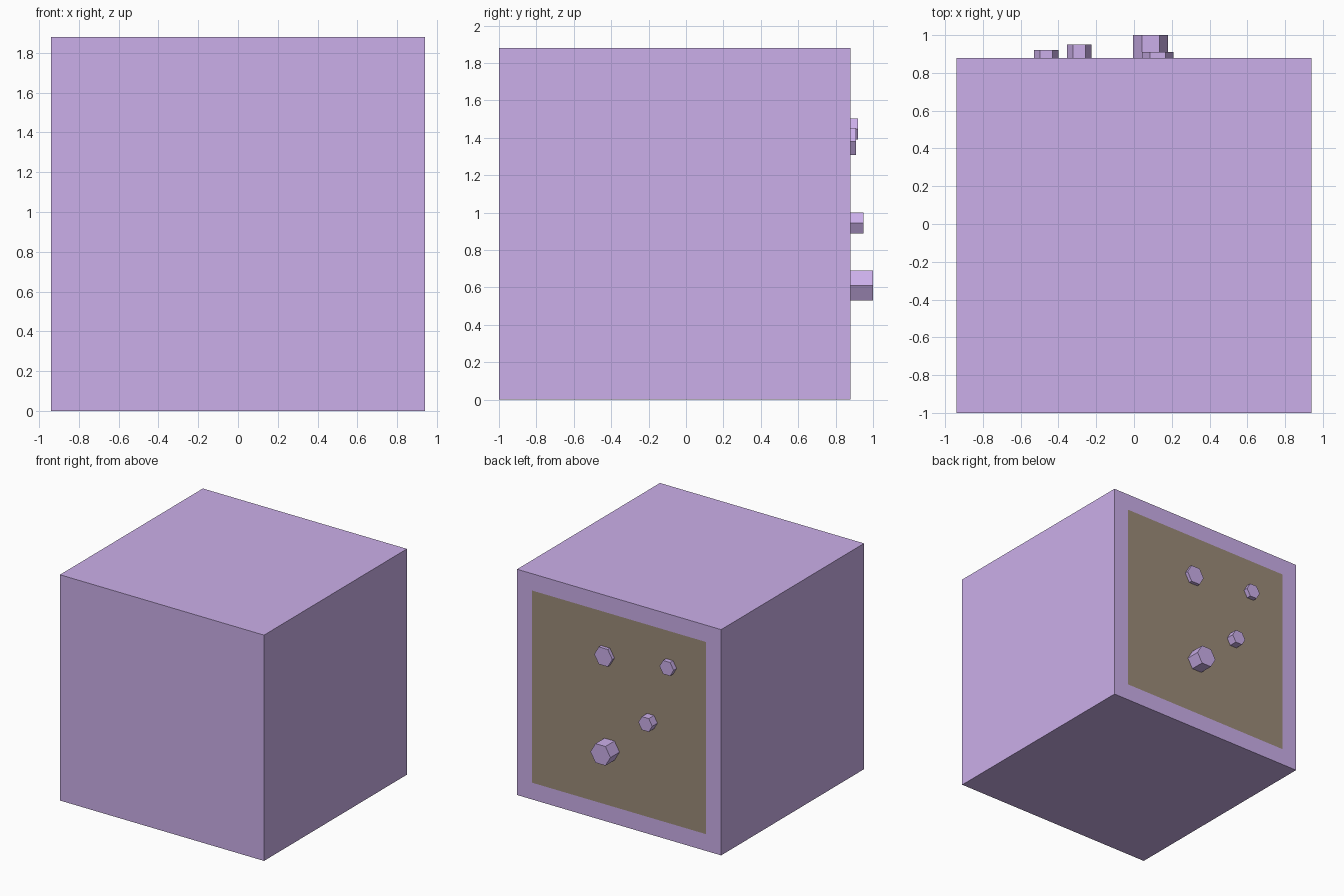
import bpy
from math import pi

if "Cube" in bpy.data.objects:
    bpy.data.objects.remove(bpy.data.objects["Cube"])


def material(name, rgb):
    m = bpy.data.materials.new(name)
    m.diffuse_color = (*rgb, 1)
    m.use_nodes = True
    m.node_tree.nodes["Principled BSDF"].inputs["Base Color"].default_value = m.diffuse_color
    return m


lavender = material("lavender", (0.60, 0.43, 0.82))
olive = material("olive", (0.33, 0.26, 0.19))

BACK = 0.88  # y of the cube's back face


def finish(name, mat):
    ob = bpy.context.object
    ob.name = name
    bpy.ops.object.transform_apply(location=False, rotation=True, scale=True)
    ob.data.materials.append(mat)
    return ob


# Main cube body
bpy.ops.mesh.primitive_cube_add(size=1.88, location=(0, -0.06, 0.94))
finish("cube_body", lavender)

# Flat square panel lying on the back face
bpy.ops.mesh.primitive_plane_add(size=1.6, location=(0, BACK + 0.0006, 0.94),
                                 rotation=(-pi / 2, 0, 0))
finish("back_panel", olive)

# Hexagonal studs on the panel: x, z, radius, height
studs = [
    (0.125, 1.38, 0.083, 0.03),
    (-0.465, 1.447, 0.065, 0.04),
    (-0.29, 0.945, 0.064, 0.07),
    (0.088, 0.61, 0.092, 0.12),
]
for i, (x, z, r, h) in enumerate(studs, 1):
    # the cylinder is turned so its corners point along x and its axis along y
    bpy.ops.mesh.primitive_cylinder_add(vertices=6, radius=r, depth=h,
                                        location=(x, BACK + h / 2, z))
    ob = bpy.context.object
    ob.rotation_euler = (-pi / 2, 0, 0)
    for v in ob.data.vertices:
        v.co.x, v.co.y = v.co.y, -v.co.x
    finish(f"hex_stud_{i}", lavender)
